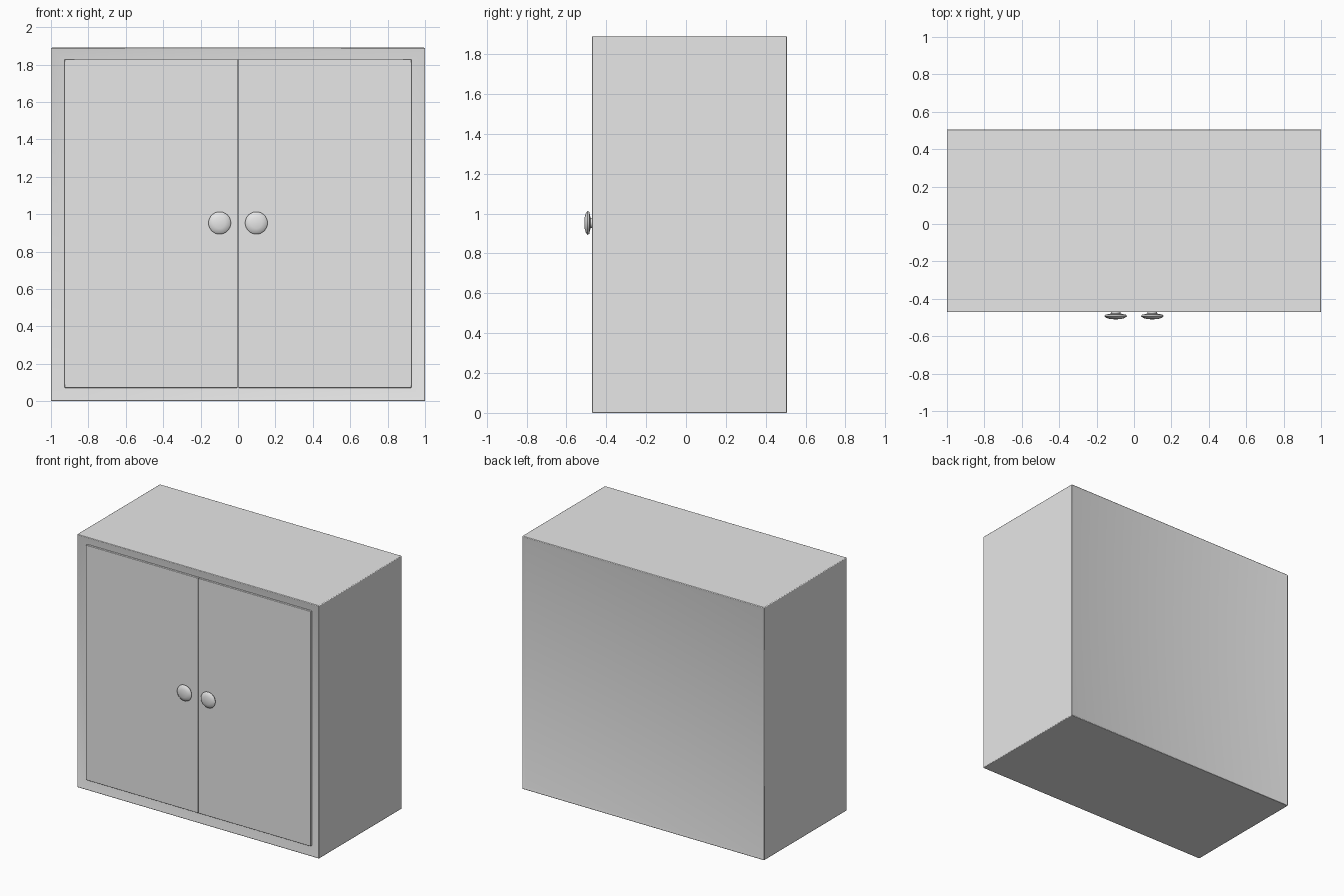
import bpy
import bmesh
from math import pi
from mathutils import Matrix, Vector

old = bpy.data.objects.get("Cube")
if old:
    bpy.data.objects.remove(old, do_unlink=True)

grey = bpy.data.materials.new("plain grey")
grey.use_nodes = True
COLOUR = (0.8, 0.8, 0.8, 1)
grey.diffuse_color = COLOUR
grey.node_tree.nodes["Principled BSDF"].inputs["Base Color"].default_value = COLOUR


def finish(name, bm, bevel=0):
    """Turn a bmesh into a smooth, sharp-edged object."""
    bmesh.ops.recalc_face_normals(bm, faces=bm.faces)
    mesh = bpy.data.meshes.new(name)
    bm.to_mesh(mesh)
    bm.free()
    mesh.materials.append(grey)
    obj = bpy.data.objects.new(name, mesh)
    bpy.context.collection.objects.link(obj)
    if bevel:
        mod = obj.modifiers.new("soft edges", "BEVEL")
        mod.width = bevel
        mod.segments = 2
    bpy.ops.object.select_all(action="DESELECT")
    obj.select_set(True)
    bpy.context.view_layer.objects.active = obj
    bpy.ops.object.shade_smooth_by_angle(angle=pi / 6)
    return obj


def box(low, high):
    """Box between two opposite corners."""
    low, high = Vector(low), Vector(high)
    bm = bmesh.new()
    place = Matrix.Translation((low + high) / 2) @ Matrix.Diagonal((*(high - low), 1))
    bmesh.ops.create_cube(bm, size=1, matrix=place)
    return bm


# Cabinet body: shallow recess in the front for the doors and in the back panel
FRONT, BACK, TOP = -0.473, 0.507, 1.89
body = box((-1, FRONT, 0), (1, BACK, TOP))
body.faces.ensure_lookup_table()
for side, border, depth in ((-1, 0.07, 0.02), (1, 0.025, 0.007)):
    face = max(body.faces, key=lambda f: f.normal.y * side * f.calc_area())
    bmesh.ops.inset_region(body, faces=[face], thickness=border, use_even_offset=True)
    bmesh.ops.translate(body, verts=face.verts, vec=(0, -side * depth, 0))
finish("cabinet_body", body, 0.005)

# Pair of doors, nearly flush, with a narrow gap between them
for name, side in (("right", -1), ("left", 1)):
    inner, outer = 0.002 * side, 0.928 * side
    finish(name + "_door", box((min(inner, outer), FRONT + 0.003, 0.072),
                               (max(inner, outer), FRONT + 0.022, TOP - 0.062)), 0.003)

    # Round knob: a domed disc on a short neck, spun about the y axis
    profile = [(0, -0.51), (0.03, -0.508), (0.05, -0.502), (0.06, -0.493),
               (0.055, -0.485), (0.035, -0.481), (0.025, -0.478), (0.025, -0.465)]
    knob = bmesh.new()
    verts = [knob.verts.new((r, y, 0)) for r, y in profile]
    edges = [knob.edges.new(pair) for pair in zip(verts, verts[1:])]
    bmesh.ops.spin(knob, geom=verts + edges, cent=(0, 0, 0), axis=(0, 1, 0),
                   angle=2 * pi, steps=32, use_merge=False)
    bmesh.ops.remove_doubles(knob, verts=knob.verts, dist=0.0005)
    bmesh.ops.translate(knob, verts=knob.verts, vec=(0.098 * side, 0, 0.953))
    finish(name + "_knob", knob)
